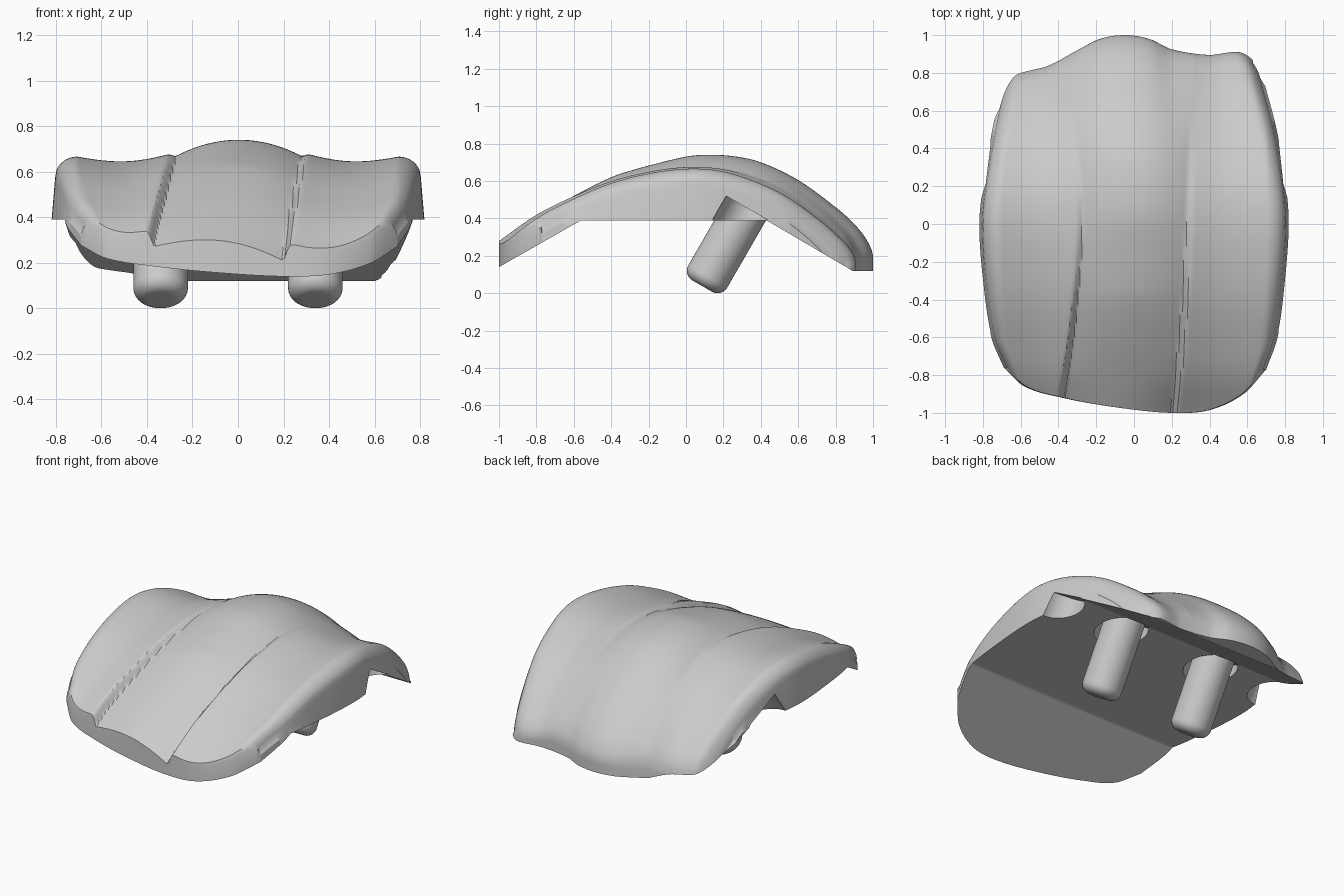
import bpy, bmesh, math
from mathutils import Vector, Matrix

if "Cube" in bpy.data.objects:
    bpy.data.objects.remove(bpy.data.objects["Cube"])


def smooth(pts, q):
    """Smooth curve value through (key, value) points."""
    n = len(pts)
    q = max(pts[0][0], min(pts[-1][0], q))
    i = 0
    while i < n - 2 and q > pts[i + 1][0]:
        i += 1

    def slope(k):
        a, b = pts[max(k - 1, 0)], pts[min(k + 1, n - 1)]
        return (b[1] - a[1]) / (b[0] - a[0])
    (x0, y0), (x1, y1) = pts[i], pts[i + 1]
    h = x1 - x0
    t = (q - x0) / h
    return (y0 * (1 + 2 * t) * (1 - t) ** 2 + slope(i) * h * t * (1 - t) ** 2
            + y1 * t * t * (3 - 2 * t) + slope(i + 1) * h * t * t * (t - 1))


# Plan outline: y along the ends, x along the sides
FRONT = [(-.69, -.76), (-.58, -.86), (-.38, -.92), (-.1, -.97), (.2, -1), (.4, -.985), (.58, -.9), (.7, -.77)]
BACK = [(-.7, .73), (-.64, .79), (-.58, .81), (-.45, .84), (-.3, .92), (-.18, .98), (-.05, 1), (.08, .98),
        (.2, .925), (.4, .895), (.55, .91), (.61, .885), (.67, .82)]
LEFT = [(-.76, -.69), (-.6, -.755), (-.3, -.8), (0, -.82), (.2, -.8), (.5, -.75), (.73, -.7)]
RIGHT = [(-.77, .7), (-.6, .76), (-.3, .8), (0, .82), (.2, .805), (.5, .755), (.82, .67)]
# Lengthwise heights and groove paths
RIM = [(-1, .29), (-.8, .43), (-.6, .53), (-.4, .61), (-.2, .66), (0, .685), (.2, .675), (.4, .625),
       (.6, .545), (.8, .42), (.9, .34), (1, .25)]
CROWN = [(-1, .28), (-.8, .405), (-.6, .52), (-.4, .62), (-.28, .66), (-.15, .695), (0, .73), (.1, .74),
         (.25, .733), (.4, .70), (.6, .605), (.8, .46), (.9, .37), (1, .25)]
GROOVE_L = [(-1, -.385), (-.5, -.31), (0, -.275), (.5, -.31), (1, -.36)]
GROOVE_R = [(-1, .2), (-.5, .25), (0, .28), (.5, .3), (1, .33)]
DEPTH = [(-1, .08), (-.5, .05), (0, .02), (.5, 0), (1, 0)]


def coons(a, b):
    f = lambda s: Vector((-.69 + 1.39 * s, smooth(FRONT, -.69 + 1.39 * s)))
    k = lambda s: Vector((-.7 + 1.37 * s, smooth(BACK, -.7 + 1.37 * s)))
    l = lambda s: Vector((smooth(LEFT, -.76 + 1.49 * s), -.76 + 1.49 * s))
    r = lambda s: Vector((smooth(RIGHT, -.77 + 1.59 * s), -.77 + 1.59 * s))
    p = f(a) * (1 - b) + k(a) * b + l(b) * (1 - a) + r(b) * a
    p -= (f(0) * (1 - a) + f(1) * a) * (1 - b) + (k(0) * (1 - a) + k(1) * a) * b
    return p, k(a).y


def fillet(d, width, drop):
    if d >= width:
        return 0
    return drop * (1 - math.sqrt(max(0, 1 - (1 - d / width) ** 2)))


def height(x, y, yb, a, b):
    ye = y / yb if y > 0 else y
    rim, crown, depth = smooth(RIM, ye), smooth(CROWN, ye), smooth(DEPTH, y)
    gl, gr = smooth(GROOVE_L, y), smooth(GROOVE_R, y)
    s = (x - (gl + gr) / 2) / ((gr - gl) / 2)
    if abs(s) < 1:
        z = rim - depth + (crown - rim + depth) * (1 - s * s)
    else:
        g = gr if s > 0 else gl
        q = min(1, abs(x - g) / (.72 - abs(g)))
        z = rim - .02 * q - .03 * math.sin(math.pi * q) - depth * math.exp(-((x - g) / .022) ** 2)
    return z - fillet(min(a, 1 - a) * 1.5, .09, .09) - fillet((1 - b) * 1.7, .06, .05)


def make(name, bm):
    bmesh.ops.recalc_face_normals(bm, faces=bm.faces)
    me = bpy.data.meshes.new(name)
    bm.to_mesh(me)
    bm.free()
    ob = bpy.data.objects.new(name, me)
    bpy.context.collection.objects.link(ob)
    return ob


def finish(ob):
    bpy.ops.object.select_all(action='DESELECT')
    ob.select_set(True)
    bpy.context.view_layer.objects.active = ob
    for m in list(ob.modifiers):
        bpy.ops.object.modifier_apply(modifier=m.name)
    bpy.ops.object.shade_smooth_by_angle(angle=math.radians(32))


# Sculpted shell: top surface, drafted side wall, closed below
N, M = 160, 110
ease = lambda t: t - .5 * math.sin(2 * math.pi * t) / (2 * math.pi)
bm = bmesh.new()
grid = []
for j in range(M + 1):
    row = []
    for i in range(N + 1):
        a, b = ease(i / N), ease(j / M)
        p, yb = coons(a, b)
        row.append(bm.verts.new((p.x * .98, p.y, height(p.x, p.y, yb, a, b))))
    grid.append(row)
for j in range(M):
    for i in range(N):
        bm.faces.new((grid[j][i], grid[j][i + 1], grid[j + 1][i + 1], grid[j + 1][i]))
loop = (grid[0][:-1] + [r[-1] for r in grid[:-1]] + grid[-1][:0:-1] + [r[0] for r in grid[:0:-1]])
mid = [bm.verts.new((v.co.x / .98, v.co.y, min(.38, v.co.z - .02))) for v in loop]
low = [bm.verts.new((v.co.x, v.co.y, -.3)) for v in mid]
for upper, lower in ((loop, mid), (mid, low)):
    for i in range(len(loop)):
        k = (i + 1) % len(loop)
        bm.faces.new((upper[i], upper[k], lower[k], lower[i]))
bm.faces.new(low)
shell = make("shell_plate", bm)

# Cutter for the three-plane underside
bm = bmesh.new()
prof = [(-1.2, .026), (-.56, .39), (.43, .39), (.89, .12), (1.2, .12), (1.2, -.6), (-1.2, -.6)]
face = bm.faces.new([bm.verts.new((-1.2, y, z)) for y, z in prof])
ext = bmesh.ops.extrude_face_region(bm, geom=[face])
bmesh.ops.translate(bm, vec=(2.4, 0, 0), verts=[v for v in ext['geom'] if isinstance(v, bmesh.types.BMVert)])
cutters = [make("underside_cutter", bm)]

# Tilted cylinders for peg sockets, side notches and pegs
AXIS = Vector((0, .5, math.sqrt(.75)))
TOP = Vector((0, .327, .455))


def rod(name, x, r, bottom, top, bevel=0):
    bm = bmesh.new()
    length = (top - bottom).length
    bmesh.ops.create_cone(bm, cap_ends=True, segments=48, radius1=r, radius2=r, depth=length)
    if bevel:
        edges = [e for e in bm.edges if all(v.co.z < 0 for v in e.verts)]
        bmesh.ops.bevel(bm, geom=edges, offset=bevel, segments=8, profile=.5, affect='EDGES')
    bm.transform(Matrix.Translation((top + bottom) / 2 + Vector((x, 0, 0))) @ Matrix.Rotation(-math.pi / 6, 4, 'X'))
    return make(name, bm)


for side in (-1, 1):
    cutters.append(rod("socket_cutter", side * .34, .15, TOP - AXIS * .5, TOP))
    cutters.append(rod("notch_cutter", side * .80, .13, TOP - AXIS * .5, TOP))
for c in cutters:
    c.hide_render = True
    mod = shell.modifiers.new("cut", 'BOOLEAN')
    mod.operation, mod.solver, mod.object = 'DIFFERENCE', 'EXACT', c
finish(shell)
for c in cutters:
    bpy.data.objects.remove(c)

# Mounting pegs
for side, label in ((-1, "left"), (1, "right")):
    finish(rod("mounting_peg_" + label, side * .34, .12, Vector((0, .087, .038)), TOP + AXIS * .01, .06))
